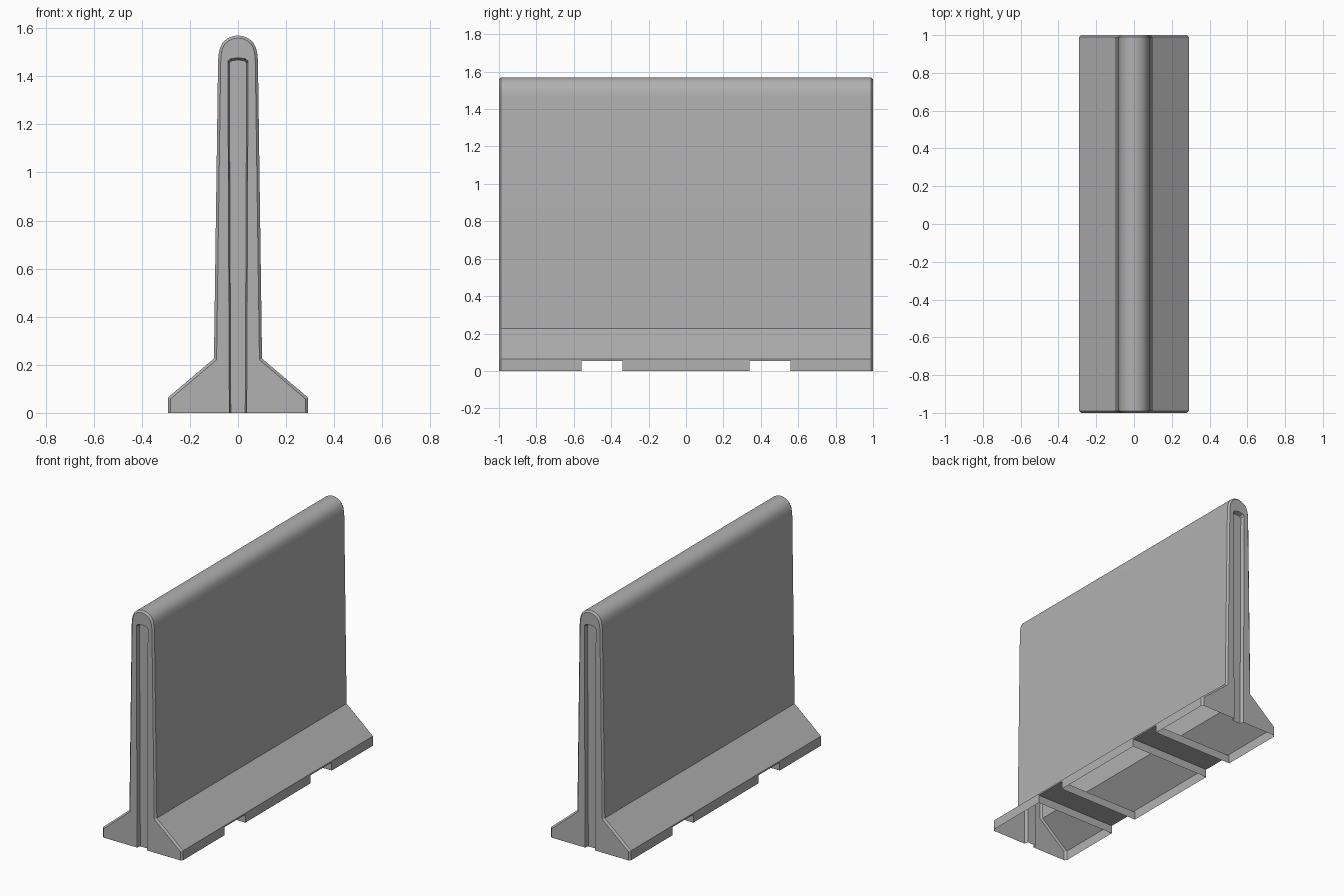
import bpy, bmesh, math
from mathutils import Vector

if "Cube" in bpy.data.objects:
    bpy.data.objects.remove(bpy.data.objects["Cube"])

# Half cross-section (x, z), bottom to crown, then mirrored
half = [(0.292, 0), (0.292, 0.053), (0.292, 0.063), (0.1, 0.226), (0.083, 1.46),
        (0.081, 1.49), (0.075, 1.518), (0.064, 1.54), (0.046, 1.556), (0.024, 1.566)]
profile = half + [(0, 1.57)] + [(-x, z) for x, z in reversed(half)]
N = len(profile)


def inset(points, d):
    """Move the section inwards along its averaged normals."""
    out = []
    for i, p in enumerate(points):
        p = Vector(p)
        a = (p - Vector(points[i - 1])).normalized() if i else None
        b = (Vector(points[i + 1]) - p).normalized() if i < len(points) - 1 else None
        a, b = a or b, b or a
        t = (a + b).normalized()
        out.append(p + Vector((-t.y, t.x)) * d / max(t.dot(a), 0.5))
    return out


def groove(w_low, w_high, top):
    """Right-to-left outline of the end slot with a shallow arched top."""
    r = [(w_low, 0), (w_high, top - 0.014), (w_high * 0.75, top - 0.004)]
    return r + [(0, top)] + [(-x, z) for x, z in reversed(r)]


bm = bmesh.new()


def ring(points, y):
    return [bm.verts.new((p[0], y, p[1])) for p in points]


def bridge(a, b, skip=()):
    for i in range(len(a) - 1):
        if i not in skip:
            bm.faces.new((a[i], a[i + 1], b[i + 1], b[i]))


# Long shell: chamfered end edges and stations at the forklift notches
end = [(1, 0.011), (0.989, 0)]
stations = [(-y, d) for y, d in end] + [(y, 0) for y in (-0.56, -0.34, 0.34, 0.56)] + end[::-1]
rings = [ring(inset(profile, d), y) for y, d in stations]
for k in range(len(rings) - 1):
    a, b = rings[k], rings[k + 1]
    if k in (2, 4):
        # Notch: open sides, roof and two cross walls
        bridge(a, b, (0, N - 2))
        bm.faces.new((a[1], b[1], b[-2], a[-2]))
        for r in (a, b):
            bm.faces.new((r[0], r[1], r[-2], r[-1]))
    else:
        bridge(a, b)

# Ends: face around a recessed vertical slot
for r, s in ((rings[0], -1), (rings[-1], 1)):
    mouth = ring(groove(0.036, 0.042, 1.477), s)
    floor = ring(groove(0.030, 0.036, 1.468), s * 0.975)
    bm.faces.new(r + mouth[::-1])
    bridge(mouth, floor)
    bm.faces.new(floor)

bmesh.ops.recalc_face_normals(bm, faces=bm.faces[:])
# The underside is open, so make sure the crown points up
crown = max(bm.faces, key=lambda f: f.calc_center_median().z)
if crown.normal.z < 0:
    bmesh.ops.reverse_faces(bm, faces=bm.faces[:])
bmesh.ops.triangulate(bm, faces=[f for f in bm.faces if len(f.verts) > 4])

mesh = bpy.data.meshes.new("barrier_wall")
bm.to_mesh(mesh)
bm.free()
obj = bpy.data.objects.new("barrier_wall", mesh)
bpy.context.collection.objects.link(obj)

# Darker grey concrete
concrete = bpy.data.materials.new("concrete")
concrete.diffuse_color = (0.44, 0.44, 0.44, 1)
concrete.use_nodes = True
concrete.node_tree.nodes["Principled BSDF"].inputs["Base Color"].default_value = concrete.diffuse_color
mesh.materials.append(concrete)

bpy.context.view_layer.objects.active = obj
obj.select_set(True)
bpy.ops.object.shade_smooth_by_angle(angle=math.radians(30))
